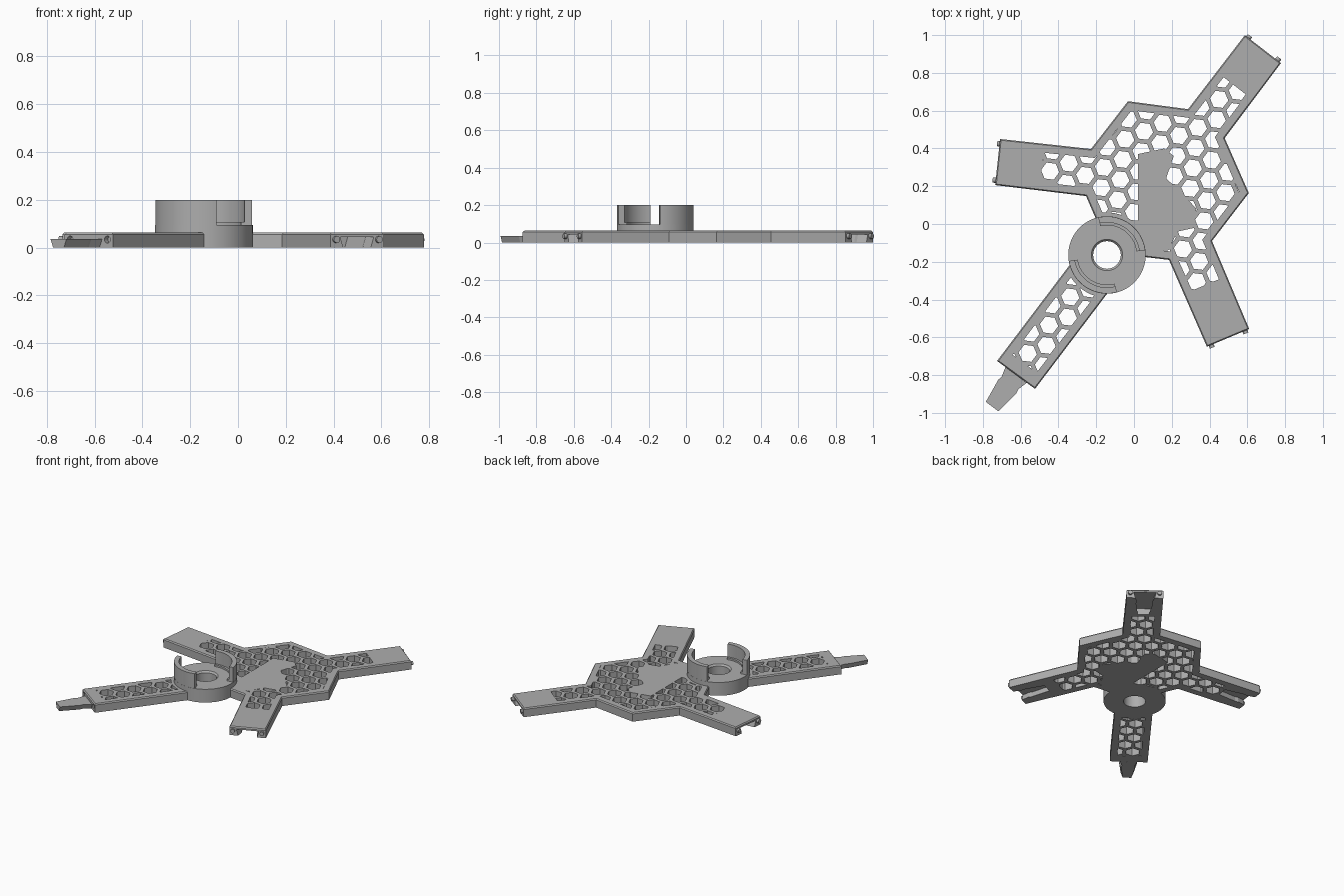
import bpy, bmesh, math
from mathutils import Vector, Matrix

cube = bpy.data.objects.get("Cube")
if cube:
    bpy.data.objects.remove(cube, do_unlink=True)

grey = bpy.data.materials.new("light_grey")
grey.use_nodes = True
grey.diffuse_color = (0.42, 0.42, 0.42, 1)
grey.node_tree.nodes["Principled BSDF"].inputs["Base Color"].default_value = grey.diffuse_color

TOP = 0.063
HUB = Vector((-0.143, -0.164))


def finish(name, bm):
    bmesh.ops.recalc_face_normals(bm, faces=bm.faces)
    mesh = bpy.data.meshes.new(name)
    bm.to_mesh(mesh)
    bm.free()
    mesh.materials.append(grey)
    ob = bpy.data.objects.new(name, mesh)
    bpy.context.collection.objects.link(ob)
    return ob


def loft(bm, loops, closed=False):
    """Skin loops of 3D points; cap the ends, or join last to first."""
    rows = [[bm.verts.new(p) for p in loop] for loop in loops]
    n = len(rows[0])
    pairs = list(zip(rows, rows[1:])) + ([(rows[-1], rows[0])] if closed else [])
    for a, b in pairs:
        for i in range(n):
            j = (i + 1) % n
            bm.faces.new((a[i], a[j], b[j], b[i]))
    if not closed:
        bm.faces.new(rows[0][::-1])
        bm.faces.new(rows[-1])


def at(points, z):
    return [(p[0], p[1], z) for p in points]


def prism(name, points, z0, z1):
    bm = bmesh.new()
    loft(bm, [at(points, z0), at(points, z1)])
    return finish(name, bm)


def circle(c, r, n=64):
    return [c + r * Vector((math.cos(math.tau * i / n), math.sin(math.tau * i / n))) for i in range(n)]


def inset(points, d):
    """Move every edge of a clockwise polygon inward by d."""
    out = []
    for i, p in enumerate(points):
        e = (p - points[i - 1]).normalized()
        f = (points[(i + 1) % len(points)] - p).normalized()
        n1, n2 = Vector((e.y, -e.x)), Vector((f.y, -f.x))
        out.append(p + (n1 + n2) * d / (1 + n1.dot(n2)))
    return out


def boolean(ob, cutter, op="DIFFERENCE"):
    mod = ob.modifiers.new("cut", "BOOLEAN")
    mod.object, mod.operation, mod.solver = cutter, op, "EXACT"
    bpy.context.view_layer.update()
    result = bpy.data.meshes.new_from_object(ob.evaluated_get(bpy.context.evaluated_depsgraph_get()))
    ob.modifiers.clear()
    ob.data = result
    bpy.data.objects.remove(cutter, do_unlink=True)


# Arms: tip corners in clockwise order, and solid length at the tip
ARMS = {
    "back": ((0.587, 1.0), (0.778, 0.852), 53, 0.2),
    "left": ((0.61, -0.556), (0.386, -0.65), -67, 0.26),
    "front": ((-0.524, -0.873), (-0.725, -0.725), 233, 0.03),
    "right": ((-0.735, 0.206), (-0.709, 0.45), 173, 0.19),
}


def direction(deg):
    return Vector((math.cos(math.radians(deg)), math.sin(math.radians(deg))))


def outline(shorten):
    def tip(key):
        a, b, deg, solid = ARMS[key]
        back = direction(deg) * (solid if shorten else 0)
        return [Vector(a) - back, Vector(b) - back]

    def pts(*p):
        return [Vector(q) for q in p]
    return (tip("back") + pts((0.48, 0.455), (0.608, 0.164), (0.413, -0.09)) + tip("left")
            + pts((0.185, -0.19), (0.058, -0.175), (-0.02, -0.2), (-0.07, -0.274)) + tip("front")
            + pts((-0.29, -0.15), (-0.19, 0.0), (-0.254, 0.148)) + tip("right")
            + pts((-0.228, 0.397), (-0.032, 0.65), (0.286, 0.608)))


# Plate with a small chamfer round its top edge
edge = outline(False)
bm = bmesh.new()
loft(bm, [at(edge, 0), at(edge, TOP - 0.008), at(inset(edge, 0.006), TOP)])
plate = finish("plate", bm)

# Honeycomb openings, clipped by the rim, hub and solid centre
PITCH = 0.108
bm = bmesh.new()
for i in range(-12, 16):
    for j in range(-16, 16):
        c = Vector((-0.444, 0.28)) + PITCH * (i * direction(23) + j * direction(83))
        if max(abs(c.x), abs(c.y)) < 1.1:
            cell = [c + 0.049 * direction(53 + 60 * k) for k in range(6)]
            loft(bm, [at(cell, -0.05), at(cell, 0.15)])
cells = finish("cells", bm)
boolean(cells, prism("rim", inset(outline(True), 0.045), -0.02, 0.1), "INTERSECT")
centre = [(0.02, 0.37), (0.16, 0.4), (0.21, 0.36), (0.17, 0.24), (0.25, 0.17),
          (0.33, 0.08), (0.32, -0.02), (0.23, -0.04), (0.18, -0.14), (0.02, -0.15), (0.02, 0.1)]
boolean(cells, prism("centre", centre, -0.1, 0.2))
boolean(cells, prism("hub_zone", circle(HUB, 0.225), -0.1, 0.2))
boolean(plate, cells)
boolean(plate, prism("hub_cut", circle(HUB, 0.2), -0.1, 0.2))


def dovetail(name, origin, along, grow, z0, z1):
    """Tapered key, wider at its top than its bottom."""
    side = Vector((-along.y, along.x))
    half = [(-0.01 if grow else 0, 0.07), (0.055, 0.055), (0.075, 0.06), (0.21 + grow, 0.042)]

    def loop(slope):
        shape = half + [(u, -v) for u, v in reversed(half)]
        return [origin + along * u + side * math.copysign(abs(v) + grow - slope, v) for u, v in shape]
    bm = bmesh.new()
    loft(bm, [at(loop(0.014), z0), at(loop(0), z1)])
    return finish(name, bm)


def rod(name, centre, along, r, depth):
    bm = bmesh.new()
    turn = Vector((along.x, along.y, 0)).to_track_quat("Z", "Y").to_matrix().to_4x4()
    bmesh.ops.create_cone(bm, cap_ends=True, segments=20, radius1=r, radius2=r, depth=depth,
                          matrix=Matrix.Translation((centre.x, centre.y, 0.034)) @ turn)
    return finish(name, bm)


# Arm ends: key and peg holes on the front arm, sockets and pegs on the rest
for key, (a, b, deg, solid) in ARMS.items():
    mid, along = (Vector(a) + Vector(b)) / 2, direction(deg)
    side = Vector((-along.y, along.x))
    if key == "front":
        dovetail("front_arm_key", mid, along, 0, 0, 0.036)
    else:
        boolean(plate, dovetail("socket", mid, -along, 0.008, -0.002, 0.044))
    for s in (-1, 1):
        spot = mid + side * s * 0.097
        if key == "front":
            boolean(plate, rod("peg_hole", spot, along, 0.015, 0.05))
        else:
            rod(f"{key}_arm_peg_{'a' if s < 0 else 'b'}", spot, along, 0.014, 0.03)


def turned(name, profile, a0=0, a1=360):
    """Turn an (r, z) profile about the hub axis through an arc."""
    full = a1 - a0 == 360
    steps = 96 if full else 28
    loops = []
    for i in range(steps + (0 if full else 1)):
        d = direction(a0 + (a1 - a0) * i / steps)
        loops.append([(HUB.x + r * d.x, HUB.y + r * d.y, z) for r, z in profile])
    bm = bmesh.new()
    loft(bm, loops, closed=full)
    ob = finish(name, bm)
    for o in bpy.context.selected_objects:
        o.select_set(False)
    ob.select_set(True)
    bpy.context.view_layer.objects.active = ob
    bpy.ops.object.shade_smooth_by_angle(angle=math.radians(30))


# Hub ring with a chamfered bore, and two raised curved walls with a ledge
turned("hub", [(0.073, 0), (0.205, 0), (0.205, 0.095), (0.083, 0.095), (0.073, 0.083)])
for name, start in (("hub_wall_back", 7), ("hub_wall_front", 189)):
    turned(name, [(0.157, 0.09), (0.204, 0.09), (0.204, 0.2), (0.172, 0.2), (0.172, 0.108), (0.157, 0.108)],
           start, start + 96)
